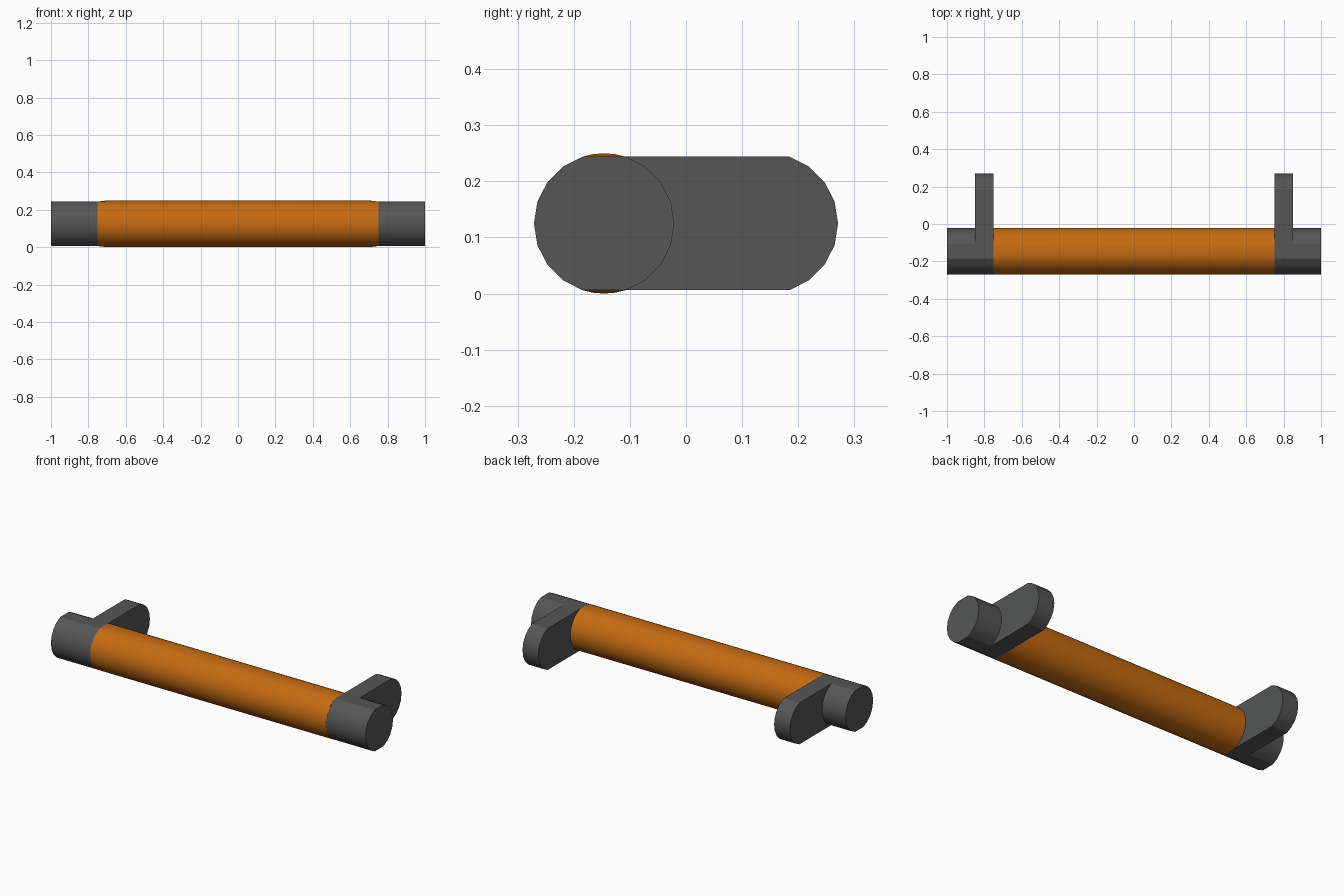
import bpy, bmesh, math

if "Cube" in bpy.data.objects:
    bpy.data.objects.remove(bpy.data.objects["Cube"])

R = 0.125           # bar radius
CY, CZ = 0.146, 0.125   # bar axis offset and height
FLAT = R * math.cos(math.radians(18))   # half height of flattened fittings


def arc(cy, start, end, step):
    """Points of an arc in the y/z plane."""
    n = round((end - start) / step)
    return [(cy + R * math.cos(math.radians(start + i * step)),
             CZ + R * math.sin(math.radians(start + i * step))) for i in range(n + 1)]


def clamp(profile):
    return [(y, min(max(z, CZ - FLAT), CZ + FLAT)) for y, z in profile]


def loft(name, sections, mat, cap_start, cap_end):
    """Skin y/z profiles placed along x."""
    bm = bmesh.new()
    rings = [[bm.verts.new((x, y, z)) for y, z in prof] for x, prof in sections]
    n = len(rings[0])
    for a, b in zip(rings, rings[1:]):
        for i in range(n):
            j = (i + 1) % n
            bm.faces.new((a[i], a[j], b[j], b[i]))
    if cap_start:
        bm.faces.new(rings[0][::-1])
    if cap_end:
        bm.faces.new(rings[-1])
    # profiles run counter-clockwise seen from +x, so flip side walls outward
    for f in bm.faces:
        if len(f.verts) == 4:
            f.normal_update()
            c = f.calc_center_median()
            ay = max(-CY, min(CY if name == "bracket_plate" else -CY, c.y))
            if f.normal.y * (c.y - ay) + f.normal.z * (c.z - CZ) < 0:
                f.normal_flip()
    me = bpy.data.meshes.new(name)
    bm.to_mesh(me)
    bm.free()
    me.materials.append(mat)
    ob = bpy.data.objects.new(name, me)
    bpy.context.collection.objects.link(ob)
    bpy.ops.object.select_all(action='DESELECT')
    ob.select_set(True)
    bpy.context.view_layer.objects.active = ob
    bpy.ops.object.shade_smooth_by_angle(angle=math.radians(22))
    return ob


def material(name, color):
    m = bpy.data.materials.new(name)
    m.diffuse_color = color
    m.use_nodes = True
    m.node_tree.nodes["Principled BSDF"].inputs["Base Color"].default_value = m.diffuse_color
    return m


orange = material("orange", (0.56, 0.147, 0.006, 1))
dark = material("dark_grey", (0.09, 0.092, 0.091, 1))

# orange grip bar, slightly flattened where it meets the fittings
round_bar = arc(-CY, 0, 351, 9)
loft("grip_bar", [(-0.75, clamp(round_bar)), (-0.70, round_bar),
                  (0.70, round_bar), (0.75, clamp(round_bar))], orange, False, False)

# rounded bracket plates and end stubs, mirrored to the left side
plate = arc(CY, -72, 72, 18) + arc(-CY, 108, 252, 18)
stub = arc(-CY, -72, 72, 18) + arc(-CY, 108, 252, 18)
for ob in (loft("bracket_plate", [(0.75, plate), (0.85, plate)], dark, True, True),
           loft("end_stub", [(0.85, stub), (1.0, stub)], dark, False, True)):
    mod = ob.modifiers.new("mirror", 'MIRROR')
    mod.use_axis = (True, False, False)
    mod.use_mirror_merge = False
